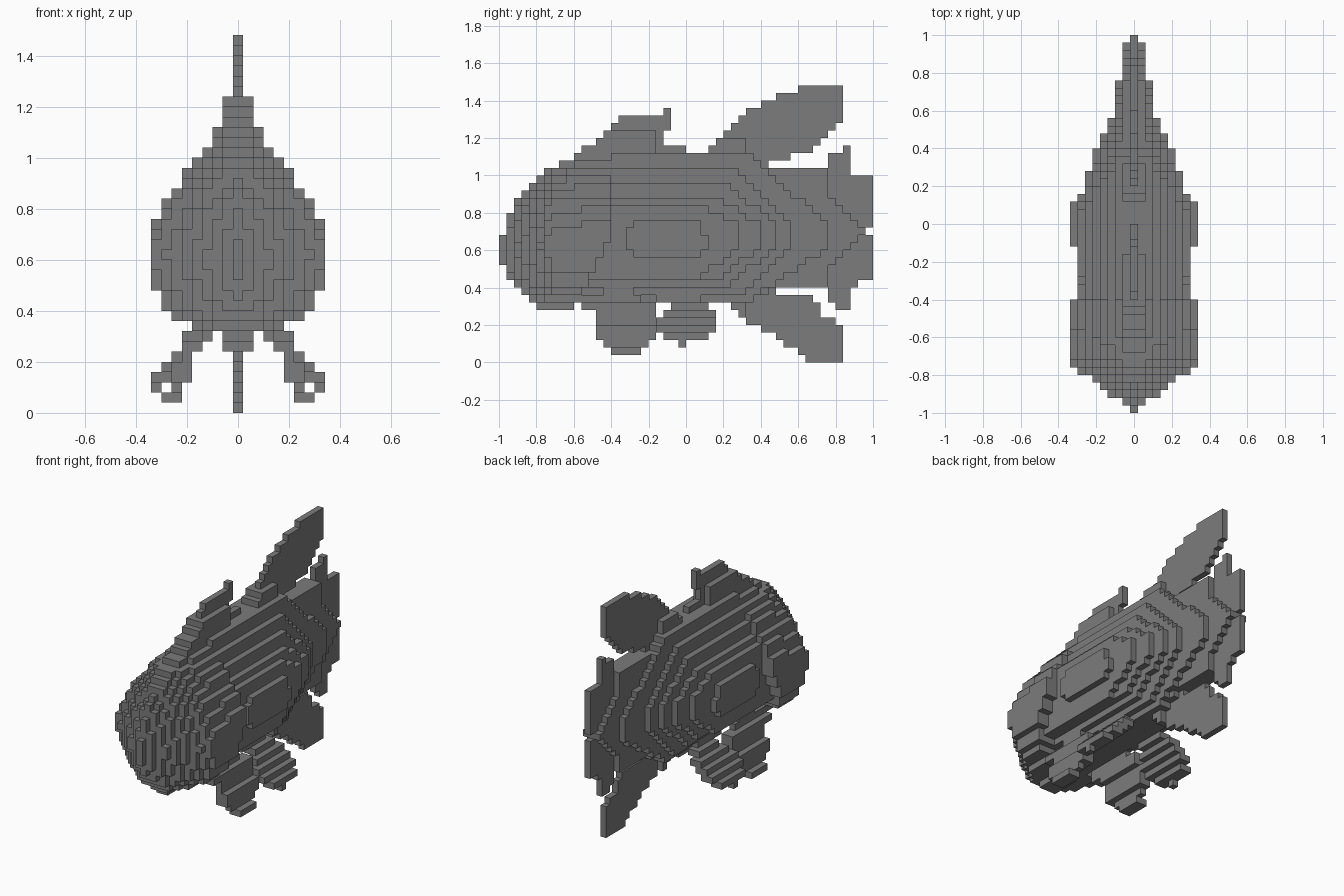
import bpy, bmesh
from mathutils import Vector

cube = bpy.data.objects.get("Cube")
if cube:
    bpy.data.objects.remove(cube)

STEP = 0.04
grey = bpy.data.materials.new("plain_grey")
grey.use_nodes = True
colour = (0.2, 0.2, 0.2, 1)
grey.diffuse_color = colour
grey.node_tree.nodes["Principled BSDF"].inputs["Base Color"].default_value = colour


def inside(outline, y, z):
    """Even-odd test of a point against a side profile."""
    hit = False
    for (ya, za), (yb, zb) in zip(outline, outline[1:] + outline[:1]):
        if (za > z) != (zb > z) and y < ya + (yb - ya) * (z - za) / (zb - za):
            hit = not hit
    return hit


# Body: stacked side slabs (half width, rear end, shoulder, top, bottom)
slabs = [
    (0.26, 0.30, 0.06, 0.84, 0.44),
    (0.22, 0.40, 0.16, 0.88, 0.44),
    (0.18, 0.48, 0.22, 0.96, 0.40),
    (0.14, 0.56, 0.28, 1.04, 0.36),
    (0.10, 0.76, 0.32, 1.12, 0.32),
    (0.06, 0.78, 0.34, 1.12, 0.32),
]
body_slabs = [(half, [(-0.56, low), (-0.56, top - 0.1), (-0.36, top), (bend, top),
                      (end, 0.74), (end, 0.62), (bend, low)])
              for half, end, bend, top, low in slabs]
body_slabs.append((0.30, [(-0.32, 0.62), (-0.28, 0.56), (0.04, 0.56), (0.12, 0.63),
                          (0.12, 0.68), (0.04, 0.76), (-0.28, 0.76), (-0.32, 0.69)]))


def body(x, y, z):
    return any(abs(x) < half and inside(outline, y, z) for half, outline in body_slabs)


# Head: rounded sections that taper to the nose, cut by the gill edge and chin
def head(x, y, z):
    gill_edge = -0.4 - 0.5 * max(0, 0.68 - z)
    chin = 0.28 + 0.4 * max(0, y + 0.6) + 1.1 * max(0, -0.78 - y)
    if y > gill_edge or z < max(chin, 0.28 + 0.38 * (abs(x) - 0.02)):
        return False
    width = min(0.365, 1.3 * (y + 1))
    height = 0.5 * (1 - abs((y + 0.4) / 0.6) ** 3) ** 0.8
    return (abs(x) / width) ** 1.6 + (abs(z - 0.61) / height) ** 1.25 < 1


# Tail: thin fan with a thicker root that points backwards
tail_outline = [(0.4, 0.4), (0.76, 0.4), (0.8, 0.28), (0.88, 0.28), (0.88, 0.38),
                (0.92, 0.44), (1, 0.44), (1, 1), (0.92, 1), (0.88, 1.04), (0.88, 1.16),
                (0.84, 1.16), (0.84, 1.12), (0.76, 1.12), (0.76, 1.04), (0.4, 1.04)]


def tail(x, y, z):
    if not inside(tail_outline, y, z) or (y > 0.96 and abs(z - 0.7) < STEP / 2):
        return False
    root = y < 0.76 + 0.22 * max(0, 1 - abs(z - 0.7) / 0.2)
    return abs(x) < (0.06 if root else 0.02)


# Centre fins
front_outline = [(-0.68, 1.04), (-0.52, 1.16), (-0.4, 1.24), (-0.32, 1.32), (-0.12, 1.32),
                 (-0.12, 1.36), (-0.08, 1.36), (-0.08, 1.24), (-0.12, 1.24),
                 (-0.12, 1.16), (0, 1.16), (0, 1.04)]
rear_outline = [(0.04, 1.1), (0.12, 1.12), (0.24, 1.28), (0.36, 1.36), (0.64, 1.48),
                (0.84, 1.48), (0.84, 1.28), (0.68, 1.12), (0.44, 1.08), (0.44, 1), (0.2, 1)]
anal_outline = [(0.2, 0.36), (0.43, 0.44), (0.5, 0.36), (0.66, 0.36), (0.71, 0.32),
                (0.73, 0.24), (0.84, 0.2), (0.84, 0), (0.68, 0), (0.44, 0.16), (0.28, 0.24)]


def front_dorsal_fin(x, y, z):
    return (abs(x) < (0.06 if z < 1.24 and y < -0.16 else 0.02)
            and inside(front_outline, y, z))


def rear_dorsal_fin(x, y, z):
    return abs(x) < (0.06 if z < 1.2 and y < 0.32 else 0.02) and inside(rear_outline, y, z)


def anal_fin(x, y, z):
    return abs(x) < (0.06 if z > 0.2 and y < 0.32 else 0.02) and inside(anal_outline, y, z)


# Paired fins: side profile with a centre line that leans outwards
pectoral_outline = [(-0.6, 0.36), (-0.56, 0.3), (-0.48, 0.28), (-0.48, 0.16), (-0.4, 0.04),
                    (-0.24, 0.04), (-0.16, 0.16), (-0.16, 0.28), (-0.28, 0.4)]
pelvic_outline = [(-0.16, 0.36), (-0.08, 0.28), (-0.16, 0.2), (-0.12, 0.12), (-0.04, 0.12),
                  (-0.04, 0.08), (0, 0.08), (0, 0.12), (0.12, 0.12), (0.16, 0.2),
                  (0.16, 0.28), (0.04, 0.36)]


def pectoral_fin(side):
    return lambda x, y, z: (abs(side * x - 0.27 + z / 3) < 0.035
                            and inside(pectoral_outline, y, z))


def pelvic_fin(side):
    return lambda x, y, z: (abs(side * x - 0.44 + z) < 0.03
                            and inside(pelvic_outline, y, z))


parts = {"body": body, "head": head, "tail": tail,
         "front_dorsal_fin": front_dorsal_fin, "rear_dorsal_fin": rear_dorsal_fin,
         "anal_fin": anal_fin}
for name, side in (("left", 1), ("right", -1)):
    parts[name + "_pectoral_fin"] = pectoral_fin(side)
    parts[name + "_pelvic_fin"] = pelvic_fin(side)

# Give every block to the first part that covers it
owner = {}
for i in range(-8, 9):
    for j in range(-25, 25):
        for k in range(37):
            x, y, z = i * STEP, (j + 0.5) * STEP, (k + 0.5) * STEP
            for name, rule in parts.items():
                if rule(x, y, z):
                    owner[i, j, k] = name
                    break

# Build the exposed block faces of each part
for name in parts:
    bm = bmesh.new()
    for cell in (c for c, part in owner.items() if part == name):
        centre = Vector(cell) + Vector((0, 0.5, 0.5))
        for axis in range(3):
            for sign in (-1, 1):
                near = list(cell)
                near[axis] += sign
                if tuple(near) in owner:
                    continue
                normal, u, v = Vector(), Vector(), Vector()
                normal[axis] = sign / 2
                u[(axis + 1) % 3] = sign / 2
                v[(axis + 2) % 3] = 0.5
                mid = centre + normal
                bm.faces.new([bm.verts.new((mid + a * u + b * v) * STEP)
                              for a, b in ((-1, -1), (1, -1), (1, 1), (-1, 1))])
    bmesh.ops.remove_doubles(bm, verts=bm.verts[:], dist=STEP / 10)
    mesh = bpy.data.meshes.new(name)
    bm.to_mesh(mesh)
    bm.free()
    mesh.materials.append(grey)
    bpy.context.collection.objects.link(bpy.data.objects.new(name, mesh))
